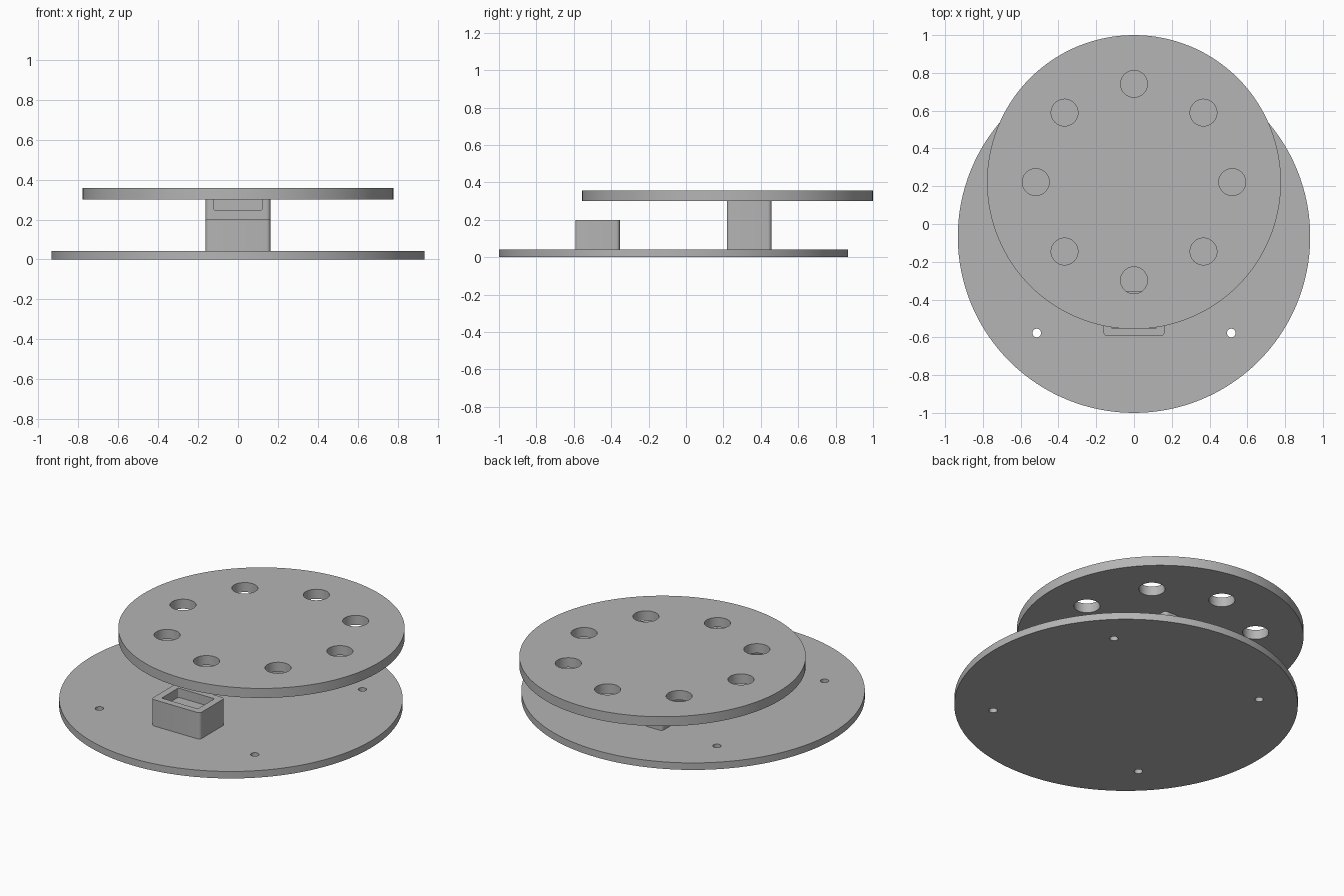
import bpy
import bmesh
from math import cos, sin, pi, tau
from mathutils import Matrix

cube = bpy.data.objects.get("Cube")
if cube:
    bpy.data.objects.remove(cube, do_unlink=True)

grey = bpy.data.materials.new("light grey")
grey.use_nodes = True
grey.diffuse_color = (0.46, 0.46, 0.46, 1)
grey.node_tree.nodes["Principled BSDF"].inputs["Base Color"].default_value = grey.diffuse_color


def circle(x, y, r, n=48):
    return [(x + r * cos(tau * i / n), y + r * sin(tau * i / n)) for i in range(n)]


def rounded_rect(x0, x1, y0, y1, r, steps=6):
    centres = [(x1 - r, y1 - r), (x0 + r, y1 - r), (x0 + r, y0 + r), (x1 - r, y0 + r)]
    return [(cx + r * cos(pi / 2 * (k + i / steps)), cy + r * sin(pi / 2 * (k + i / steps)))
            for k, (cx, cy) in enumerate(centres) for i in range(steps + 1)]


def prisms(name, outlines, z0, z1, matrix=Matrix()):
    """One object of upright prisms, one for each outline."""
    bm = bmesh.new()
    for outline in outlines:
        base = bm.faces.new([bm.verts.new((x, y, z0)) for x, y in outline])
        top = bmesh.ops.extrude_face_region(bm, geom=[base])["geom"]
        bmesh.ops.translate(bm, vec=(0, 0, z1 - z0),
                            verts=[v for v in top if isinstance(v, bmesh.types.BMVert)])
    bmesh.ops.transform(bm, matrix=matrix, verts=bm.verts)
    bmesh.ops.recalc_face_normals(bm, faces=bm.faces)
    mesh = bpy.data.meshes.new(name)
    bm.to_mesh(mesh)
    bm.free()
    mesh.materials.append(grey)
    obj = bpy.data.objects.new(name, mesh)
    bpy.context.collection.objects.link(obj)
    return obj


def finish(obj, cutter):
    """Cut the openings, drop the cutter and shade smooth."""
    cutter.hide_render = True
    mod = obj.modifiers.new("openings", "BOOLEAN")
    mod.operation = "DIFFERENCE"
    mod.solver = "EXACT"
    mod.object = cutter
    bpy.ops.object.select_all(action="DESELECT")
    bpy.context.view_layer.objects.active = obj
    obj.select_set(True)
    bpy.ops.object.modifier_apply(modifier=mod.name)
    bpy.data.objects.remove(cutter, do_unlink=True)
    bpy.ops.object.shade_smooth_by_angle(angle=pi / 6)


# Base plate with four screw holes
base_y = -0.067
base = prisms("base_plate", [circle(0, base_y, 0.933, 128)], 0, 0.042)
screws = [circle(sx * 0.515, base_y + sy * 0.51, 0.023, 24) for sx in (-1, 1) for sy in (-1, 1)]
finish(base, prisms("screw_cutter", screws, -0.1, 0.1))

# Upper plate with a ring of eight holes
disc_y = 0.222
disc = prisms("upper_plate", [circle(0, disc_y, 0.778, 128)], 0.3, 0.357)
ring = [circle(0.52 * cos(tau * i / 8), disc_y + 0.52 * sin(tau * i / 8), 0.071) for i in range(8)]
finish(disc, prisms("hole_cutter", ring, 0.2, 0.45))

# Front holder: rounded block with a pocket in its top
holder = prisms("front_holder", [rounded_rect(-0.162, 0.162, -0.592, -0.354, 0.02)], 0.042, 0.2)
pocket = rounded_rect(-0.12, 0.12, -0.552, -0.394, 0.005)
finish(holder, prisms("pocket_cutter", [pocket], 0.145, 0.3))

# Support post: rounded block with a notch in the top of its front
post = prisms("support_post", [rounded_rect(-0.162, 0.162, 0.218, 0.457, 0.02)], 0.042, 0.3)
notch = rounded_rect(-0.12, 0.12, 0.245, 0.4, 0.01)
finish(post, prisms("notch_cutter", [notch], -0.417, -0.1, Matrix.Rotation(pi / 2, 4, "X")))
